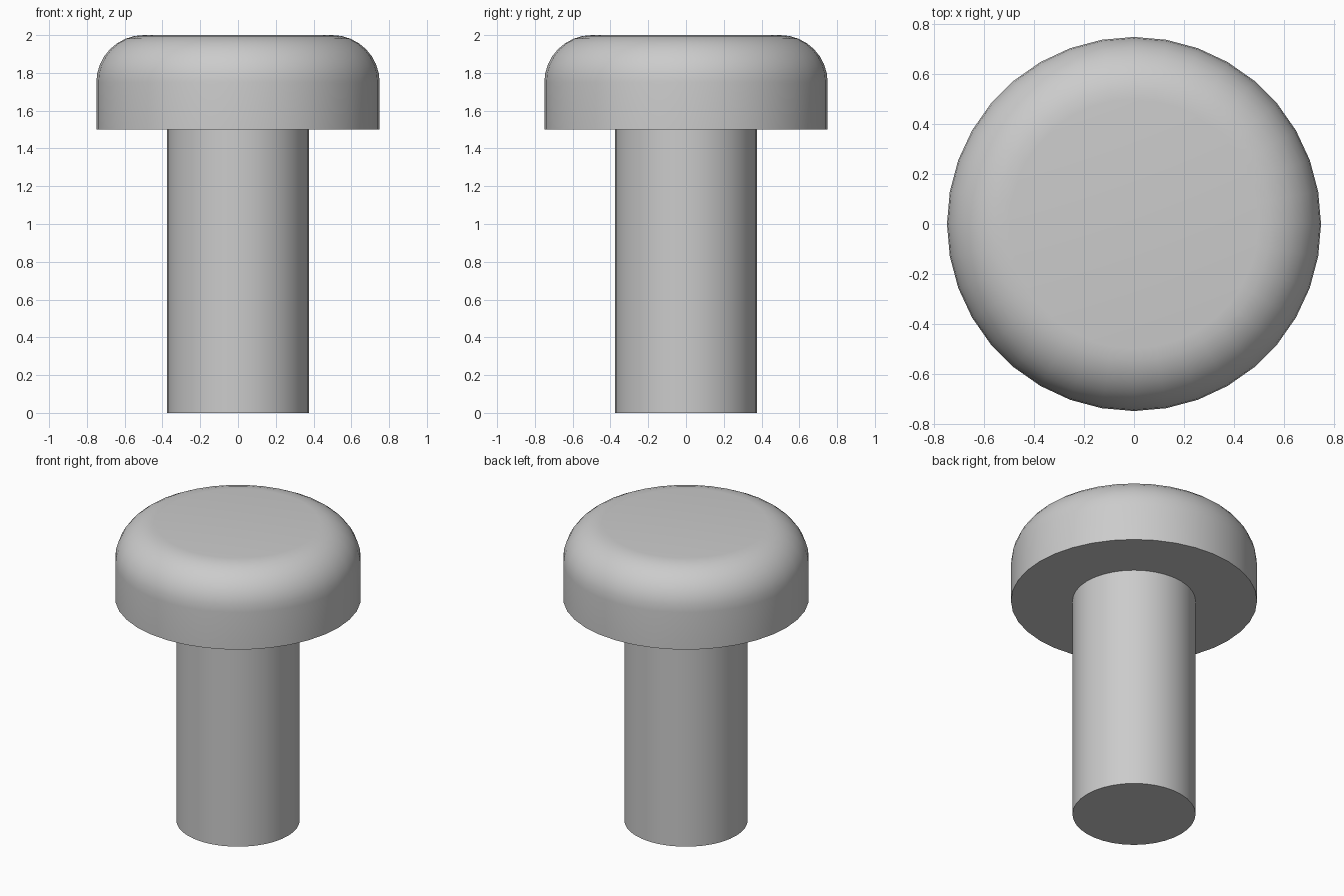
import bpy
import bmesh
import math

cube = bpy.data.objects.get("Cube")
if cube:
    bpy.data.objects.remove(cube, do_unlink=True)

SIDES = 36

# Single plain grey for the whole model
grey = bpy.data.materials.new("plain_grey")
grey.use_nodes = True
grey.diffuse_color = (0.6, 0.6, 0.6, 1)
grey.node_tree.nodes["Principled BSDF"].inputs["Base Color"].default_value = (0.6, 0.6, 0.6, 1)


def cylinder(name, radius, bottom, top, rounding=0.0):
    """Upright cylinder whose top rim may be rounded."""
    bm = bmesh.new()
    bmesh.ops.create_cone(bm, cap_ends=True, segments=SIDES,
                          radius1=radius, radius2=radius, depth=top - bottom)
    bmesh.ops.translate(bm, verts=bm.verts, vec=(0, 0, (top + bottom) / 2))
    if rounding:
        rim = [e for e in bm.edges if all(v.co.z > top - 0.001 for v in e.verts)]
        bmesh.ops.bevel(bm, geom=rim, offset=rounding, segments=8,
                        profile=0.5, affect='EDGES')
    mesh = bpy.data.meshes.new(name)
    bm.to_mesh(mesh)
    bm.free()
    mesh.materials.append(grey)
    obj = bpy.data.objects.new(name, mesh)
    bpy.context.collection.objects.link(obj)
    bpy.ops.object.select_all(action='DESELECT')
    obj.select_set(True)
    bpy.context.view_layer.objects.active = obj
    bpy.ops.object.shade_smooth_by_angle(angle=math.radians(30))
    return obj


# Shaft, then the wide head with its rounded top rim
cylinder("shaft", 0.375, 0.0, 1.5)
cylinder("head", 0.75, 1.5, 2.0, rounding=0.25)
